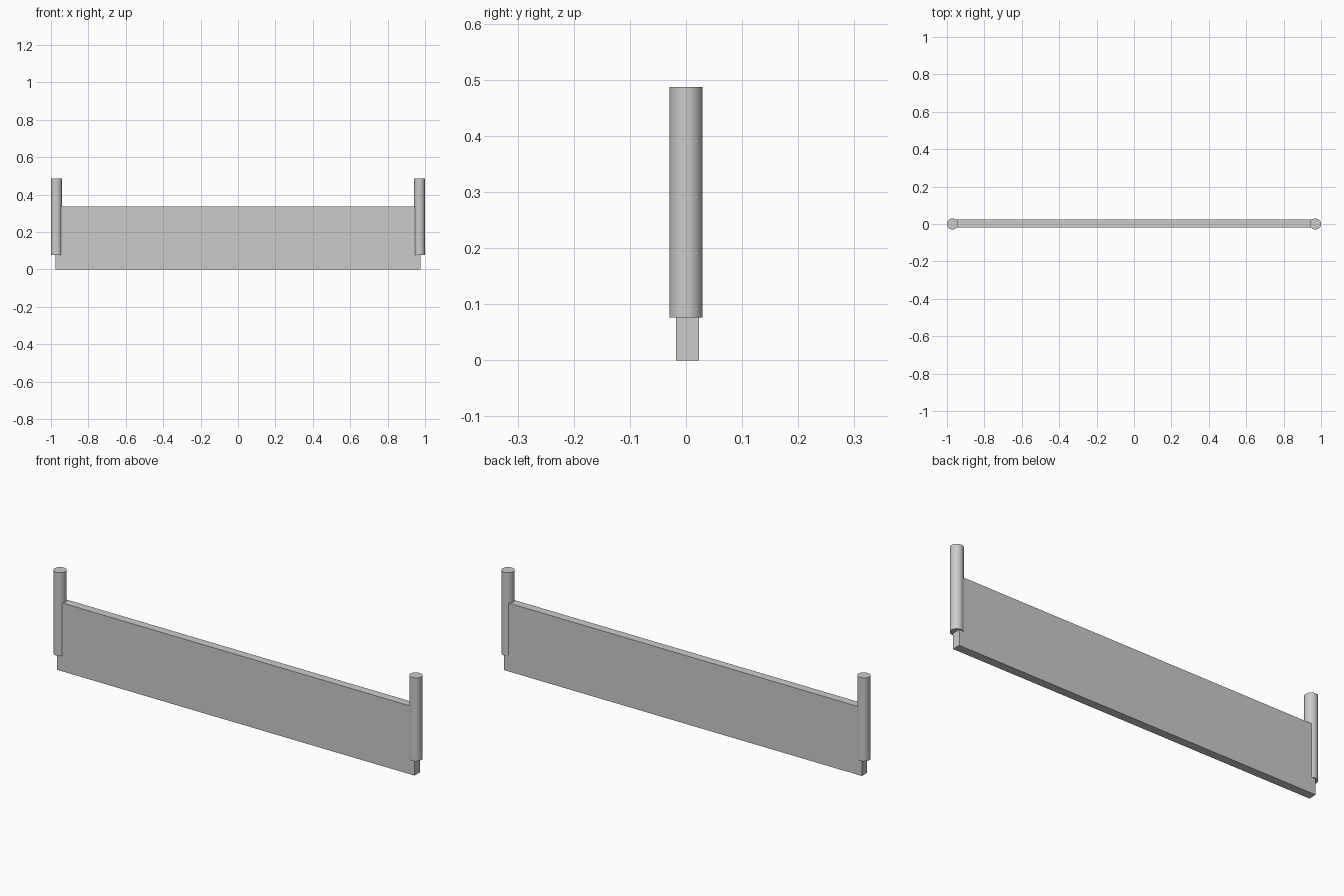
import bpy
import math

if "Cube" in bpy.data.objects:
    bpy.data.objects.remove(bpy.data.objects["Cube"])

POST_R = 0.0295
POST_X = 1.0 - POST_R
POST_Z = (0.076, 0.487)


def post(name, x):
    """Upright round post with smooth sides and sharp rims."""
    bpy.ops.mesh.primitive_cylinder_add(
        vertices=48, radius=POST_R, depth=POST_Z[1] - POST_Z[0],
        location=(x, 0, sum(POST_Z) / 2))
    obj = bpy.context.object
    obj.name = name
    bpy.ops.object.shade_smooth_by_angle(angle=math.radians(30))


# Long flat board, set slightly towards the back
bpy.ops.mesh.primitive_cube_add(size=1, location=(0, 0.0025, 0.1685))
board = bpy.context.object
board.name = "board"
board.scale = (1.952, 0.041, 0.337)
bpy.ops.object.transform_apply(location=False, rotation=False, scale=True)

# Posts at both ends
post("left_post", -POST_X)
post("right_post", POST_X)
